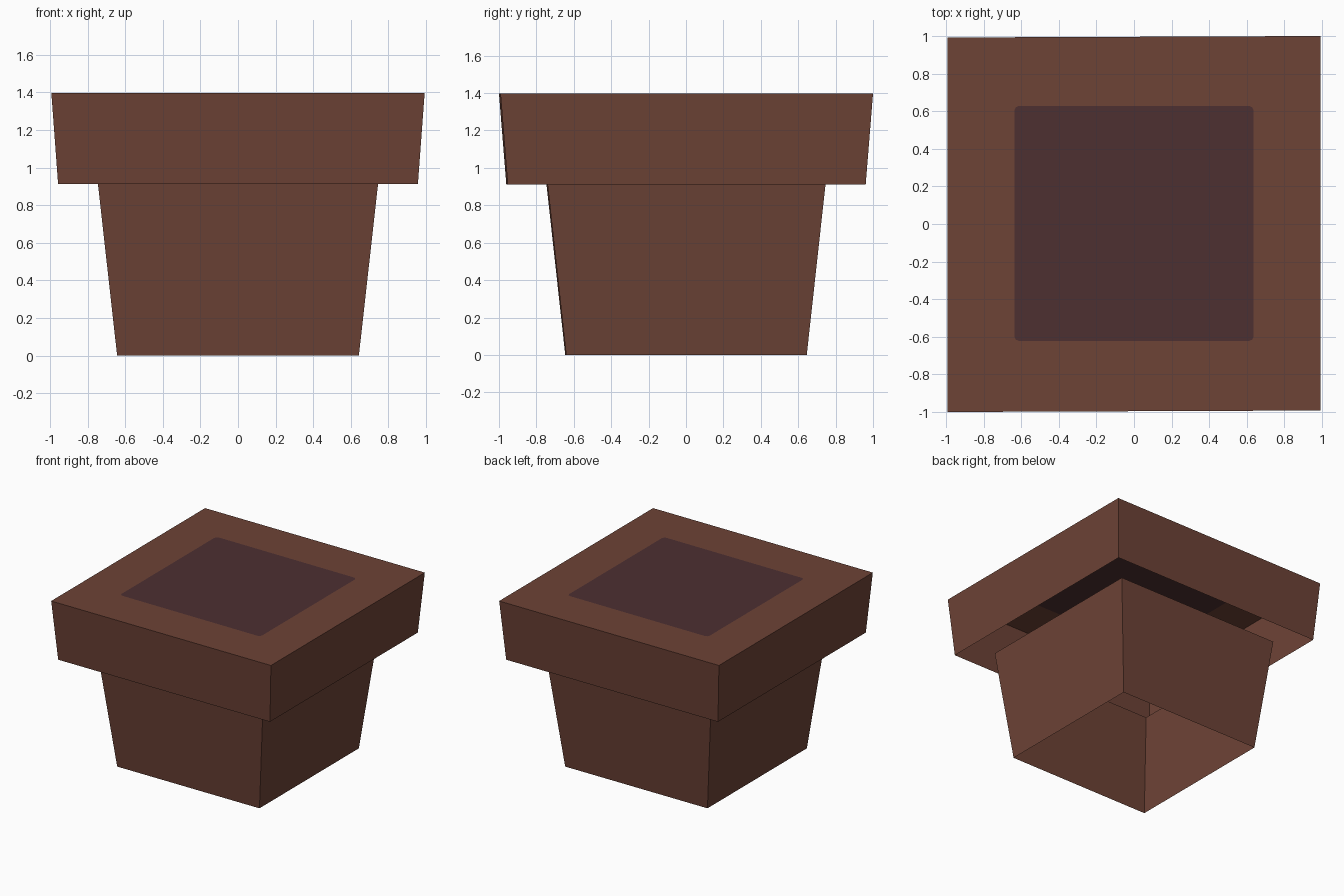
import bpy, bmesh, math

if "Cube" in bpy.data.objects:
    bpy.data.objects.remove(bpy.data.objects["Cube"], do_unlink=True)

SKEW = 0.004  # slight hand-made shear of the pot


def make_material(name, rgb):
    mat = bpy.data.materials.new(name)
    mat.use_nodes = True
    mat.diffuse_color = (*rgb, 1)
    mat.node_tree.nodes["Principled BSDF"].inputs["Base Color"].default_value = (*rgb, 1)
    mat.node_tree.nodes["Principled BSDF"].inputs["Roughness"].default_value = 0.9
    return mat


clay = make_material("clay brown", (0.154, 0.056, 0.037))
soil = make_material("dark soil", (0.074, 0.029, 0.031))


def square_ring(bm, hx, hy, z):
    corners = ((-1, -1), (1, -1), (1, 1), (-1, 1))
    return [bm.verts.new((sx * hx, sy * hy + SKEW * sx * hx, z)) for sx, sy in corners]


def add_walls(bm, low, high):
    for i in range(4):
        j = (i + 1) % 4
        bm.faces.new((low[i], low[j], high[j], high[i]))


def finish(bm, name, materials):
    mesh = bpy.data.meshes.new(name)
    bm.to_mesh(mesh)
    bm.free()
    for mat in materials:
        mesh.materials.append(mat)
    obj = bpy.data.objects.new(name, mesh)
    bpy.context.collection.objects.link(obj)
    return obj


# Tapered pot body, open at both ends
bm = bmesh.new()
add_walls(bm, square_ring(bm, 0.643, 0.643, 0), square_ring(bm, 0.745, 0.743, 0.912))
finish(bm, "pot_body", [clay])

# Wide rim, open below and closed on top
bm = bmesh.new()
top_z = 1.398
rim_top = square_ring(bm, 0.993, 0.996, top_z)
add_walls(bm, square_ring(bm, 0.957, 0.957, 0.912), rim_top)

# Soil outline with small rounded corners, three points each
radius = 0.025
patch = []
for i, (sx, sy) in enumerate(((-1, -1), (1, -1), (1, 1), (-1, 1))):
    for k in range(3):
        a = math.pi + (i + k / 2) * math.pi / 2
        patch.append(bm.verts.new((sx * (0.637 - radius) + radius * math.cos(a),
                                   sy * (0.625 - radius) + radius * math.sin(a) + 0.003,
                                   top_z)))
bm.faces.new(patch).material_index = 1

# Top border between the rim edge and the soil
for i in range(4):
    inner = [patch[(3 * i + k) % 12] for k in (4, 3, 2, 1)]
    bm.faces.new([rim_top[i], rim_top[(i + 1) % 4]] + inner)
finish(bm, "pot_rim_with_soil", [clay, soil])
